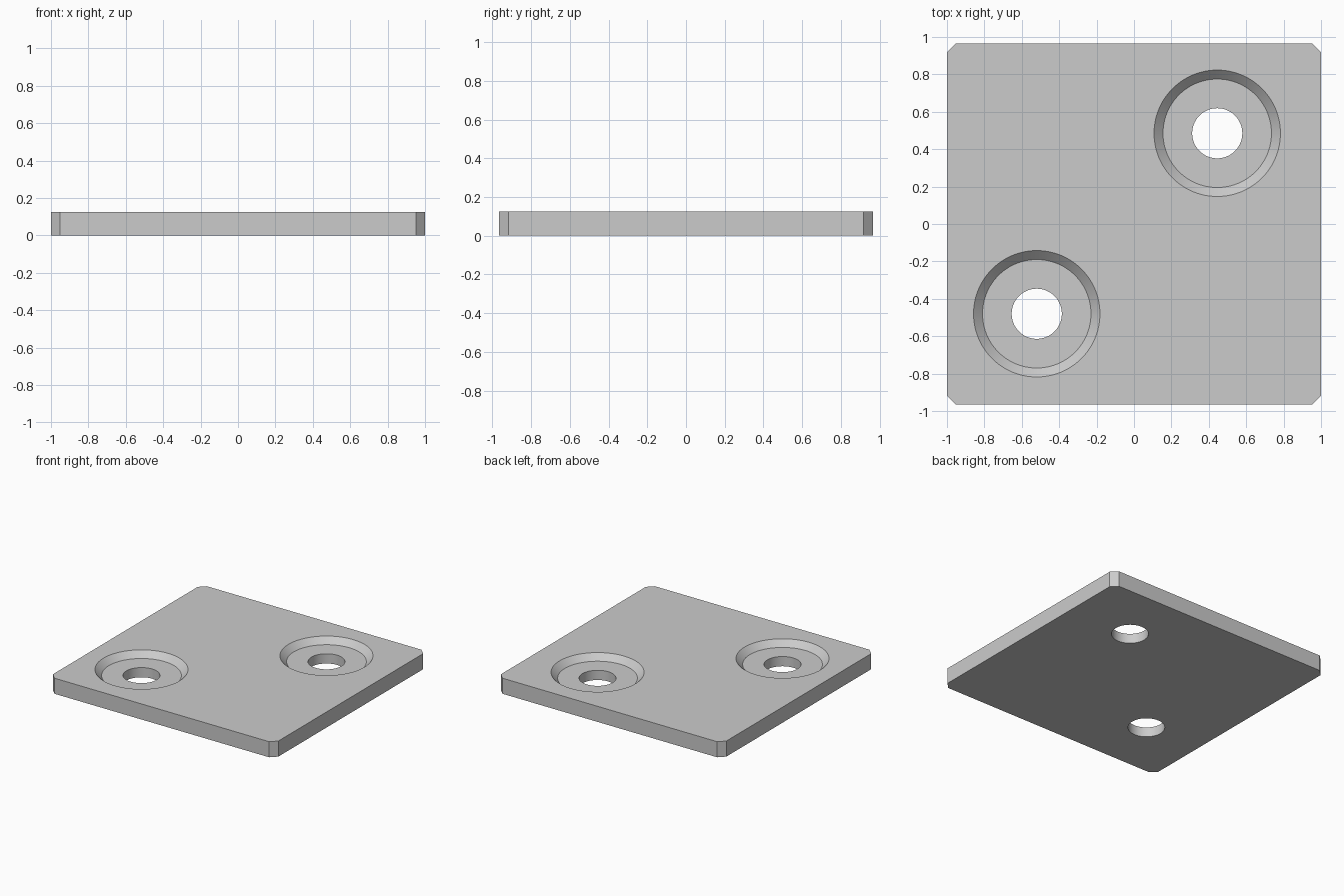
import bpy, bmesh, math
from mathutils import Matrix, Vector

default = bpy.data.objects.get("Cube")
if default:
    bpy.data.objects.remove(default, do_unlink=True)

HALF_X, HALF_Y, THICK, CORNER = 1.0, 0.965, 0.125, 0.048
HOLE_R, FLOOR_R, RIM_R, DEPTH = 0.134, 0.29, 0.338, 0.047
HOLES = {"front_hole": (-0.52, -0.48), "back_hole": (0.445, 0.485)}

grey = bpy.data.materials.new("plain_grey")
grey.use_nodes = True
colour = (0.6, 0.6, 0.6, 1)
grey.diffuse_color = colour
grey.node_tree.nodes["Principled BSDF"].inputs["Base Color"].default_value = colour


def make_object(name, bm):
    bmesh.ops.recalc_face_normals(bm, faces=bm.faces)
    mesh = bpy.data.meshes.new(name)
    bm.to_mesh(mesh)
    bm.free()
    mesh.materials.append(grey)
    obj = bpy.data.objects.new(name, mesh)
    bpy.context.collection.objects.link(obj)
    return obj


# Plate with four clipped corners
bm = bmesh.new()
outline = []
for sx, sy in ((1, 1), (-1, 1), (-1, -1), (1, -1)):
    pair = [(sx * HALF_X, sy * (HALF_Y - CORNER)), (sx * (HALF_X - CORNER), sy * HALF_Y)]
    outline += pair if sx * sy > 0 else pair[::-1]
base = bm.faces.new([bm.verts.new((x, y, 0)) for x, y in outline])
raised = bmesh.ops.extrude_face_region(bm, geom=[base])["geom"]
bmesh.ops.translate(bm, vec=(0, 0, THICK),
                    verts=[v for v in raised if isinstance(v, bmesh.types.BMVert)])
plate = make_object("mounting_plate", bm)


# Through hole and shallow conical recess, revolved as one cutter
def hole_cutter(name, x, y):
    over = 0.05
    flare = (RIM_R - FLOOR_R) / DEPTH * over
    profile = [(0, -over), (HOLE_R, -over), (HOLE_R, THICK - DEPTH),
               (FLOOR_R, THICK - DEPTH), (RIM_R + flare, THICK + over), (0, THICK + over)]
    bm = bmesh.new()
    verts = [bm.verts.new((r, 0, z)) for r, z in profile]
    edges = [bm.edges.new(pair) for pair in zip(verts, verts[1:])]
    bmesh.ops.spin(bm, geom=verts + edges, axis=(0, 0, 1), cent=(0, 0, 0),
                   angle=math.tau, steps=96, use_duplicate=False)
    bmesh.ops.remove_doubles(bm, verts=bm.verts, dist=0.0001)
    bmesh.ops.transform(bm, matrix=Matrix.Translation(Vector((x, y, 0))), verts=bm.verts)
    cutter = make_object(name + "_cutter", bm)
    cutter.hide_render = True
    return cutter


bpy.context.view_layer.objects.active = plate
plate.select_set(True)
for name, (x, y) in HOLES.items():
    cutter = hole_cutter(name, x, y)
    cut = plate.modifiers.new(name, "BOOLEAN")
    cut.operation, cut.solver, cut.object = "DIFFERENCE", "EXACT", cutter
    bpy.ops.object.modifier_apply(modifier=cut.name)
    bpy.data.objects.remove(cutter, do_unlink=True)

# Round walls smooth, edges crisp
bpy.ops.object.shade_smooth_by_angle(angle=math.radians(30))
